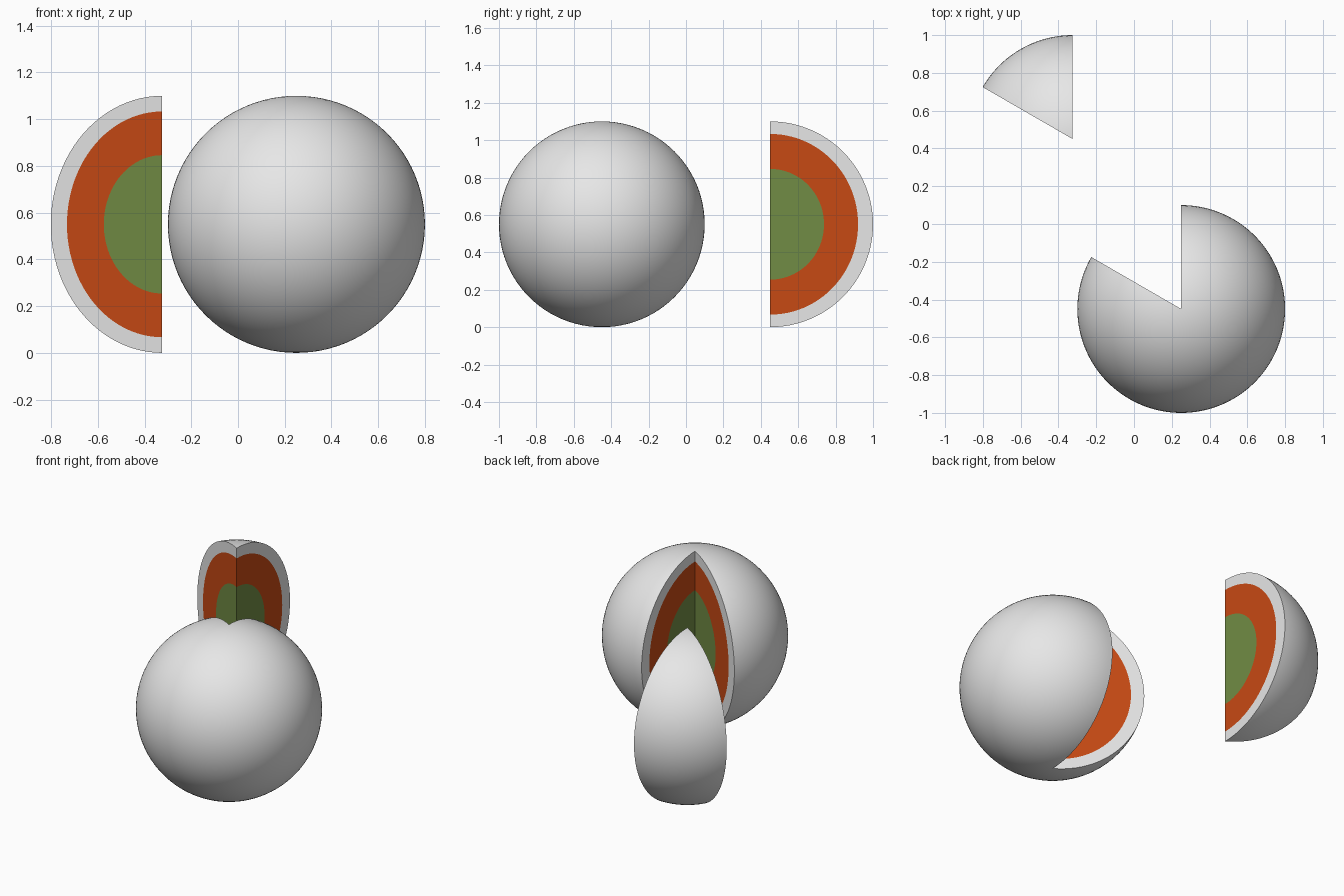
import bpy, bmesh, math
from mathutils import Vector

if "Cube" in bpy.data.objects:
    bpy.data.objects.remove(bpy.data.objects["Cube"])

R = 0.55
STEPS = 48                                   # polar divisions
# (horizontal radius, vertical radius) of the layer borders on the cut faces
LAYERS = [(0.288, 0.296), (0.470, 0.483), (R, R)]


def material(name, rgb):
    m = bpy.data.materials.new(name)
    m.diffuse_color = (*rgb, 1)
    m.use_nodes = True
    m.node_tree.nodes["Principled BSDF"].inputs["Base Color"].default_value = m.diffuse_color
    return m


MATS = [material("green core", (0.166, 0.264, 0.058)),
        material("orange mantle", (0.573, 0.068, 0.007)),
        material("light grey crust", (0.8, 0.8, 0.8))]


def point(rh, rv, polar, azimuth):
    s = rh * math.sin(polar)
    return Vector((s * math.cos(azimuth), s * math.sin(azimuth), rv * math.cos(polar)))


def ball_section(name, centre, start, end):
    """Solid ball segment between two azimuths, with layered cut faces."""
    bm = bmesh.new()
    polar = [math.pi * i / STEPS for i in range(STEPS + 1)]

    def face(points, mat):
        unique = []
        for p in points:
            if all((p - q).length > 1e-5 for q in unique):
                unique.append(p)
        f = bm.faces.new([bm.verts.new(p) for p in unique])
        f.material_index = mat

    # outer crust
    n = round((end - start) / 3)
    az = [math.radians(start + (end - start) * j / n) for j in range(n + 1)]
    for a, b in zip(az, az[1:]):
        for p, q in zip(polar, polar[1:]):
            face([point(R, R, p, a), point(R, R, q, a),
                  point(R, R, q, b), point(R, R, p, b)], 2)

    # two flat cuts, banded by layer
    for a in (az[0], az[-1]):
        inner = (0, 0)
        for mat, outer in enumerate(LAYERS):
            for p, q in zip(polar, polar[1:]):
                face([point(*inner, p, a), point(*outer, p, a),
                      point(*outer, q, a), point(*inner, q, a)], mat)
            inner = outer

    bmesh.ops.remove_doubles(bm, verts=bm.verts, dist=1e-5)
    bmesh.ops.recalc_face_normals(bm, faces=bm.faces)
    mesh = bpy.data.meshes.new(name)
    bm.to_mesh(mesh)
    bm.free()
    for m in MATS:
        mesh.materials.append(m)
    ob = bpy.data.objects.new(name, mesh)
    ob.location = centre
    bpy.context.collection.objects.link(ob)
    bpy.ops.object.select_all(action='DESELECT')
    ob.select_set(True)
    bpy.context.view_layer.objects.active = ob
    bpy.ops.object.shade_smooth_by_angle(angle=math.radians(30))


# ball with a 60 degree notch, and the slice taken out of it
ball_section("cut_ball", (0.25, -0.45, R), 150, 450)
ball_section("removed_slice", (-0.325, 0.45, R), 90, 150)
